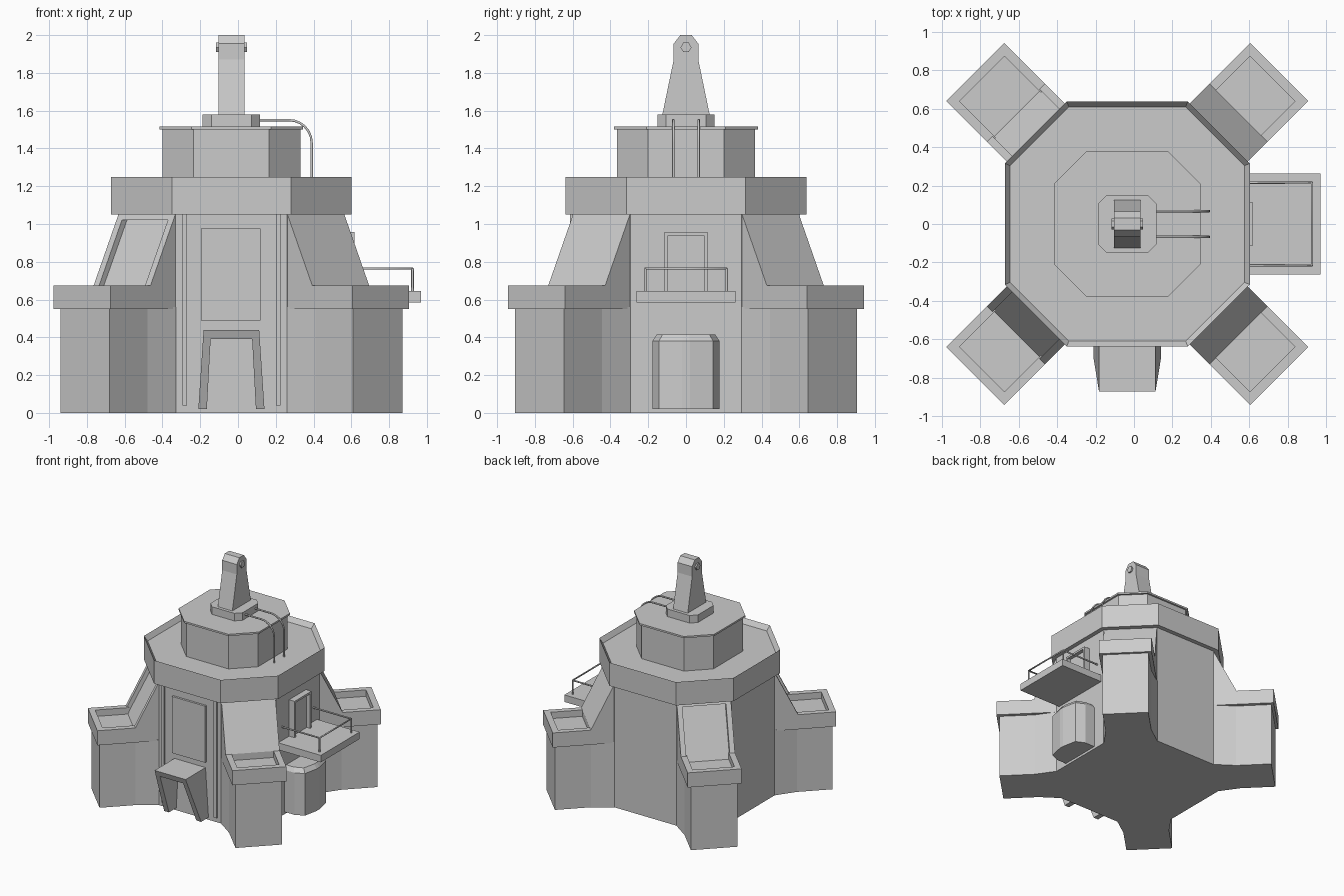
import bpy, bmesh, math
from mathutils import Matrix, Vector

cube = bpy.data.objects.get("Cube")
if cube:
    bpy.data.objects.remove(cube)

grey = bpy.data.materials.new("plain_grey")
grey.use_nodes = True
grey.diffuse_color = (0.6, 0.6, 0.6, 1)
grey.node_tree.nodes["Principled BSDF"].inputs["Base Color"].default_value = (0.6, 0.6, 0.6, 1)

CX = -0.035                                   # tower axis
AXIS = Matrix.Translation((CX, 0, 0))
# maps profile (u, v, depth) to world: (y, z, x) and (x, z, y)
SIDE = Matrix(((0, 0, 1, 0), (1, 0, 0, 0), (0, 1, 0, 0), (0, 0, 0, 1)))
RADIAL = Matrix(((1, 0, 0, 0), (0, 0, 1, 0), (0, 1, 0, 0), (0, 0, 0, 1)))


def finish(name, bm, matrix=Matrix()):
    bm.transform(matrix)
    bmesh.ops.recalc_face_normals(bm, faces=bm.faces)
    me = bpy.data.meshes.new(name)
    bm.to_mesh(me)
    bm.free()
    me.materials.append(grey)
    ob = bpy.data.objects.new(name, me)
    bpy.context.collection.objects.link(ob)
    return ob


def prism(name, pts, lo, hi, matrix=Matrix(), rim=0, sink=0):
    """Extrude an outline from lo to hi; optionally sink the top inside a rim."""
    bm = bmesh.new()
    base = bm.faces.new([bm.verts.new((u, v, lo)) for u, v in pts])
    ext = bmesh.ops.extrude_face_region(bm, geom=[base])["geom"]
    bmesh.ops.translate(bm, vec=(0, 0, hi - lo),
                        verts=[g for g in ext if isinstance(g, bmesh.types.BMVert)])
    if rim:
        top = next(g for g in ext if isinstance(g, bmesh.types.BMFace))
        bmesh.ops.recalc_face_normals(bm, faces=bm.faces)
        bmesh.ops.inset_region(bm, faces=[top], thickness=rim)
        bmesh.ops.translate(bm, vec=(0, 0, -sink), verts=top.verts[:])
    return finish(name, bm, matrix)


def box(name, x, y, z, matrix=Matrix()):
    return prism(name, [(x[0], y[0]), (x[1], y[0]), (x[1], y[1]), (x[0], y[1])], z[0], z[1], matrix)


def octagon(half, flat):
    pts = []
    for k in range(4):
        c, s = [(1, 0), (0, 1), (-1, 0), (0, -1)][k]
        for t in (-flat, flat):
            pts.append((half * c - t * s, half * s + t * c))
    return pts


def mirrored(pts):
    return pts + [(u, -v) for u, v in reversed(pts)]


def tube(name, pts, radius):
    cu = bpy.data.curves.new(name, "CURVE")
    cu.dimensions = "3D"
    cu.bevel_depth = radius
    cu.bevel_resolution = 1
    cu.use_fill_caps = True
    sp = cu.splines.new("POLY")
    sp.points.add(len(pts) - 1)
    for p, co in zip(sp.points, pts):
        p.co = (*co, 1)
    cu.materials.append(grey)
    ob = bpy.data.objects.new(name, cu)
    bpy.context.collection.objects.link(ob)


def cut(ob, cutter):
    mod = ob.modifiers.new("chute", "BOOLEAN")
    mod.operation = "DIFFERENCE"
    mod.solver = "EXACT"
    mod.object = cutter
    bpy.context.view_layer.objects.active = ob
    bpy.ops.object.modifier_apply(modifier=mod.name)


# Main octagonal tiers
body = prism("main_body", octagon(0.6, 0.295), 0, 1.06, AXIS)
prism("parapet_ring", octagon(0.637, 0.315), 1.05, 1.25, AXIS, rim=0.03, sink=0.04)
prism("upper_drum", octagon(0.365, 0.2), 1.2, 1.5, AXIS)
prism("drum_lid", octagon(0.38, 0.21), 1.5, 1.515, AXIS)
prism("mast_base", octagon(0.152, 0.106), 1.515, 1.58, AXIS)

# Mast with a hexagonal bolt through its head
mast = [(-0.125, 1.58), (-0.065, 1.87), (-0.065, 1.955), (-0.03, 2.0)]
prism("mast", mast + [(-u, v) for u, v in reversed(mast)], -0.069, 0.069, AXIS @ SIDE)
hexagon = [(0.029 * math.cos(math.radians(60 * k)), 1.935 + 0.029 * math.sin(math.radians(60 * k)))
           for k in range(6)]
prism("mast_bolt", hexagon, -0.082, 0.082, AXIS @ SIDE)

# Corner turrets with sloping chutes
for k in range(4):
    M = AXIS @ Matrix.Rotation(math.radians(45 + 90 * k), 4, "Z")
    prism("turret_column", mirrored([(0.5, 0.216), (0.633, 0.216), (0.813, 0.184), (1.096, 0.184)]),
          0, 0.56, M)
    box("turret_tray", (0.8, 1.118), (-0.213, 0.213), (0.55, 0.62), M)
    box("tray_outer_rim", (1.068, 1.118), (-0.213, 0.213), (0.62, 0.675), M)
    for side in (-1, 1):
        box("tray_side_rim", (0.8, 1.068), sorted((side * 0.165, side * 0.213)), (0.62, 0.675), M)
    slope = prism("chute_slope", [(0.5, 0.55), (0.818, 0.55), (0.818, 0.675), (0.633, 1.05), (0.5, 1.05)],
                  -0.213, 0.213, M @ RADIAL)
    cutter = prism("chute_cutter", [(0.81, 0.62), (0.61, 1.02), (0.8, 1.02), (0.95, 0.62)],
                   -0.172, 0.172, M @ RADIAL)
    cutter.hide_render = True
    cut(body, cutter)
    cut(slope, cutter)
    bpy.data.objects.remove(cutter)

# Front panel and flanking strips
box("front_panel", (-0.195, 0.12), (-0.618, -0.59), (0.49, 0.975))
for x in (-0.2475, 0.2475):
    box("front_strip", (CX + x - 0.0125, CX + x + 0.0125), (-0.615, -0.59), (0.04, 1.05))

# Entrance porch: tapered arch whose front leans back toward the ground
arch = [(-0.175, 0.02), (-0.147, 0.44), (0.147, 0.44), (0.175, 0.02),
        (0.13, 0.02), (0.11, 0.39), (-0.11, 0.39), (-0.13, 0.02)]
porch = prism("entrance_porch", arch, -0.87, -0.58, AXIS @ RADIAL)
for v in porch.data.vertices:
    if v.co.y < -0.8:
        v.co.y += 0.17 * (0.44 - v.co.z) / 0.42

# Rounded bay below the balcony, with a bevelled top
bay = mirrored([(0.55, 0.178), (0.66, 0.178), (0.735, 0.143), (0.76, 0.02)])
prism("side_bay", bay, 0.02, 0.38)
cap = prism("side_bay_cap", bay, 0.38, 0.415)
for v in cap.data.vertices:
    if v.co.z > 0.4:
        v.co.x -= 0.025 if v.co.x > 0.6 else 0
        v.co.y *= 0.87

# Balcony, railing and doorway
box("balcony", (0.54, 0.97), (-0.263, 0.263), (0.585, 0.645))
tube("balcony_top_rail", [(0.56, -0.215, 0.764), (0.924, -0.215, 0.764),
                          (0.924, 0.215, 0.764), (0.56, 0.215, 0.764)], 0.007)
for y in (-0.215, 0.215):
    tube("balcony_post", [(0.924, y, 0.64), (0.924, y, 0.764)], 0.007)
box("door_lintel", (0.54, 0.617), (-0.115, 0.115), (0.94, 0.957))
for y in (-0.105, 0.105):
    box("door_jamb", (0.54, 0.617), (y - 0.01, y + 0.01), (0.645, 0.94))
box("door", (0.54, 0.585), (-0.095, 0.095), (0.645, 0.94))

# Twin pipes running from the mast base over the drum edge
for y in (-0.067, 0.067):
    bend = [(0.27 + 0.12 * math.sin(a), y, 1.43 + 0.12 * math.cos(a))
            for a in [math.radians(15 * i) for i in range(7)]]
    tube("roof_pipe", [(0.1, y, 1.55)] + bend + [(0.39, y, 1.2)], 0.007)
